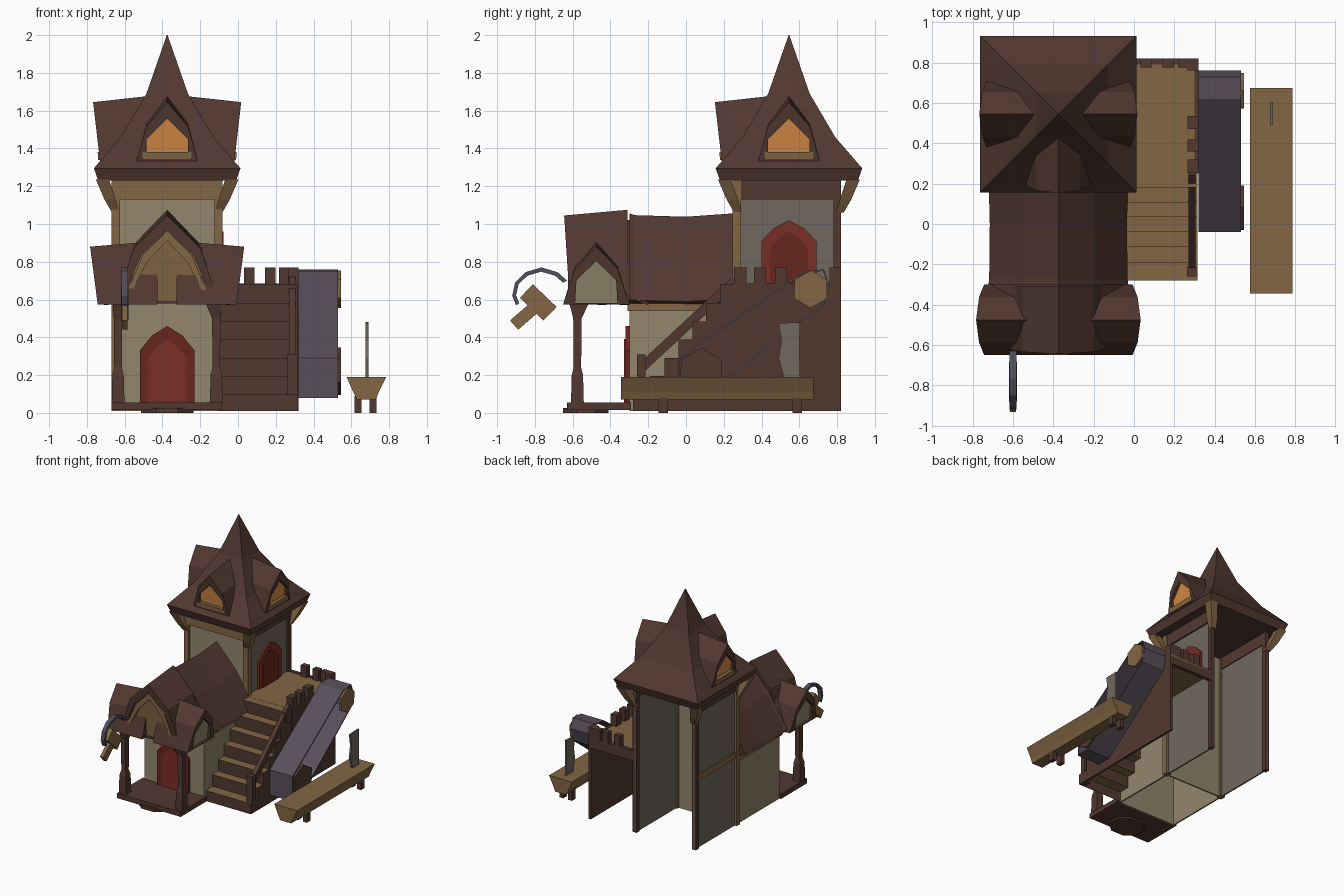
import bpy, bmesh, math
from mathutils import Vector

if "Cube" in bpy.data.objects:
    bpy.data.objects.remove(bpy.data.objects["Cube"])

def mat(name, r, g, b):
    m = bpy.data.materials.new(name)
    m.diffuse_color = [((c / 255 + .055) / 1.055) ** 2.4 for c in (r, g, b)] + [1]
    m.use_nodes = True
    m.node_tree.nodes["Principled BSDF"].inputs["Base Color"].default_value = m.diffuse_color
    return m

BROWN = mat("dark brown wood", 82, 56, 48)
TAN = mat("tan wood", 130, 102, 68)
BEIGE = mat("beige plaster", 146, 134, 108)
GREY = mat("grey plaster", 112, 104, 94)
RED = mat("red door", 122, 46, 37)
DEEP = mat("deep red frame", 104, 38, 31)
ORANGE = mat("orange window", 212, 138, 70)
PURPLE = mat("purple grey slide", 88, 79, 90)
BLUE = mat("blue grey iron", 80, 80, 94)

CX, TY = -.375, .545   # house axis, tower centre in y


def build(name, verts, faces, *mats):
    """faces: list of (vertex indices, material slot)"""
    bm = bmesh.new()
    vs = [bm.verts.new(v) for v in verts]
    for idx, slot in faces:
        bm.faces.new([vs[i] for i in idx]).material_index = slot
    bmesh.ops.recalc_face_normals(bm, faces=bm.faces)
    me = bpy.data.meshes.new(name)
    bm.to_mesh(me)
    bm.free()
    for m in mats:
        me.materials.append(m)
    ob = bpy.data.objects.new(name, me)
    bpy.context.collection.objects.link(ob)
    return ob


def loft(name, rings, m, end=None):
    """skin between loops; the last cap may take its own colour"""
    n = len(rings[0])
    faces = []
    for r in range(len(rings) - 1):
        for i in range(n):
            j = (i + 1) % n
            faces.append(((r * n + i, r * n + j, r * n + n + j, r * n + n + i), 0))
    faces.append((range(n), 0))
    faces.append((range((len(rings) - 1) * n, len(rings) * n), 1 if end else 0))
    return build(name, [v for r in rings for v in r], faces, m, *([end] if end else []))


def prism(name, pts, axis, a, b, m):
    put = {'x': lambda p, t: (t, p[0], p[1]), 'y': lambda p, t: (p[0], t, p[1]),
           'z': lambda p, t: (p[0], p[1], t)}[axis]
    return loft(name, [[put(p, t) for p in pts] for t in (a, b)], m)


def box(name, x0, x1, y0, y1, z0, z1, m):
    return prism(name, [(x0, y0), (x1, y0), (x1, y1), (x0, y1)], 'z', z0, z1, m)


def frustum(name, sections, m):
    """stack of squares: (x, y, half x, half y, z)"""
    return loft(name, [[(x - a, y - b, z), (x + a, y - b, z), (x + a, y + b, z), (x - a, y + b, z)]
                       for x, y, a, b, z in sections], m)


def bar(name, p, q, w, x0, x1, m):
    """straight bar between two (y, z) points"""
    d = Vector((q[0] - p[0], q[1] - p[1])).normalized() * w / 2
    n = Vector((-d.y, d.x))
    P, Q = Vector(p), Vector(q)
    return prism(name, [P - n, Q - n, Q + n, P + n], 'x', x0, x1, m)


OUTER = [(-1, 0), (-.64, .63), (0, 1), (.64, .63), (1, 0)]

def dormer(name, cy, ang, w, z0, h, u_base, u_ridge, u_back, inner, panel, recess=.022):
    """arched gable facing out along ang, leaning outward to its ridge"""
    c, s = math.cos(ang), math.sin(ang)
    def pt(u, v, z):
        return (CX + u * c - v * s, cy + u * s + v * c, z)
    def ring(prof, du):
        return [pt(u_base + (u_ridge - u_base) * f + du, v * w, z0 + f * h) for v, f in prof]
    back = [pt(u_back, v * w, z0 + f * (h + .03)) for v, f in OUTER]
    return loft(name, [back, ring(OUTER, 0), ring(inner, 0), ring(inner, -recess)], BROWN, panel)


def gothic(hw, z0, sh, top, c=0):
    return [(c - hw, z0), (c - hw, sh), (c - hw * .55, (sh + top * 1.6) / 2.6), (c, top),
            (c + hw * .55, (sh + top * 1.6) / 2.6), (c + hw, sh), (c + hw, z0)]


# tower: thin walls, open at the back and bottom
box("tower_left_wall", -.65, -.638, .25, .82, .01, 1.23, GREY)
box("tower_right_wall", -.112, -.1, .25, .82, .01, 1.23, GREY)
box("tower_front_wall", -.64, -.11, .26, .272, .01, 1.23, BEIGE)
for s, side in ((-1, "left"), (1, "right")):
    x = CX + s * .272
    box(f"tower_front_post_{side}", x - .022, x + .022, .245, .29, .01, 1.23, TAN)
    box(f"tower_back_post_{side}", x - .018, x + .018, .78, .82, .01, 1.23, BROWN)
    box(f"tower_top_beam_{side}", x - .016, x + .016, .29, .79, 1.13, 1.23, BROWN)
    for sy in (-1, 1):
        y = TY + sy * .27
        frustum(f"eave_bracket_{side}", [(x, y, .02, .02, 1.06), (x + s * .03, y + sy * .03, .03, .03, 1.13),
                                         (x + s * .07, y + sy * .07, .035, .035, 1.235)], TAN)
box("tower_front_beam", -.64, -.11, .245, .27, 1.13, 1.23, TAN)
box("tower_left_mid_beam", -.66, -.64, .27, .8, .57, .62, TAN)

# tower roof: flared pyramid with three dormers
frustum("tower_roof", [(CX, TY, r, r, z) for r, z in
                       ((.365, 1.23), (.388, 1.295), (.245, 1.46), (.11, 1.69), (.002, 2.0))], BROWN)
WIN = [(-.64, .22), (-.64, .43), (0, .75), (.64, .43), (.64, .22)]
for ang, side in ((-90, "front"), (0, "right"), (180, "left")):
    a = math.radians(ang)
    dormer(f"tower_dormer_{side}", TY, a, .172, 1.30, .345, .352, .392, .12, WIN, ORANGE)
    sill = []
    for u, z in ((.30, 1.34), (.365, 1.34), (.368, 1.38), (.30, 1.38)):
        sill.append((u, z))
    loft(f"window_sill_{side}", [[(CX + u * math.cos(a) - v * math.sin(a), TY + u * math.sin(a) + v * math.cos(a), z)
                                  for u, z in sill] for v in (-.13, .13)], TAN)

# front house: three walls and tan eave beams
box("house_left_wall", -.65, -.638, -.30, .25, .01, .62, BEIGE)
box("house_right_wall", -.112, -.1, -.30, .25, .01, .62, BEIGE)
prism("house_front_wall", [(-.65, .01), (-.1, .01), (-.1, .6), (CX, .95), (-.65, .6)], 'y', -.30, -.288, BEIGE)
for s, side in ((-1, "left"), (1, "right")):
    x = CX + s * .275
    box(f"house_eave_beam_{side}", x - .02, x + .02, -.31, .25, .54, .6, TAN)

# house roof: arched gable shell with shingle layers near the front
def roof_loop(y, k):
    top = [(-.335, .575), (-.175, .83), (0, 1.025), (.175, .83), (.335, .575)]
    low = [(.285, .575), (.14, .79), (0, .95), (-.14, .79), (-.285, .575)]
    return [(CX + x * (1 + k), y, z + k * .9) for x, z in top] + [(CX + x, y, z) for x, z in low]
loft("house_roof", [roof_loop(-.30, .025), roof_loop(0, .015), roof_loop(.255, .035)], BROWN)
for i, (y0, y1) in enumerate(((-.53, -.42), (-.42, -.30), (-.30, -.2))):
    loft(f"roof_shingle_{i}", [roof_loop(y0, .015 + .01 * i), roof_loop(y1, -.005)], BROWN)

# front gable and side gables of the porch
ARCH = [(-.9, .02), (-.5, .55), (0, .83), (.5, .55), (.9, .02)]
dormer("porch_front_gable", 0, math.radians(-90), .275, .58, .465, .615, .645, .31, ARCH, TAN)
ARCH2 = [(-.86, .02), (-.42, .5), (0, .75), (.42, .5), (.86, .02)]
prism("gable_arch_board", [(CX + v * .26, .58 + f * .465) for v, f in ARCH] +
      [(CX + v * .25, .58 + f * .44) for v, f in reversed(ARCH2)], 'y', -.625, -.60, TAN)
PANEL = [(-.64, .02), (-.6, .42), (0, .75), (.6, .42), (.64, .02)]
for ang, side in ((0, "right"), (180, "left")):
    dormer(f"porch_side_gable_{side}", -.475, math.radians(ang), .175, .575, .305, .368, .408, .05, PANEL, BEIGE)

# porch floor, stone step and posts
box("porch_floor", -.67, -.085, -.63, -.29, .015, .055, BROWN)
prism("porch_step", [(CX + .15 * math.cos(i * math.pi / 4 + .39), -.53 + .13 * math.sin(i * math.pi / 4 + .39))
                     for i in range(8)], 'z', 0, .025, BROWN)
for s, side in ((-1, "left"), (1, "right")):
    x = CX + s * .26
    frustum(f"porch_post_{side}", [(x, -.575, .034, .034, .05), (x, -.575, .03, .03, .2), (x, -.575, .02, .02, .24),
                                   (x, -.575, .022, .022, .5), (x - s * .015, -.565, .045, .055, .59)], BROWN)

# doors
prism("house_door_frame", gothic(.145, .055, .33, .46, CX), 'y', -.32, -.30, DEEP)
prism("house_door", gothic(.1, .055, .29, .39, CX), 'y', -.327, -.32, RED)
prism("tower_door_frame", gothic(.145, .68, .91, 1.02, TY), 'x', -.1, -.084, RED)
prism("tower_door", gothic(.1, .68, .87, .96, TY), 'x', -.084, -.077, DEEP)

# stairs: tan treads on brown risers, with side panel
ys = [-.28, -.19, -.115, -.04, .035, .105, .18]
line = [(-.28, .01)]
for i, y in enumerate(ys):
    z = .097 * (i + 1)
    line += [(y, z), (ys[i + 1] if i < 6 else .25, z)]
    if i < 6:
        line.append((ys[i + 1], z))
line = [p for i, p in enumerate(line) if i == 0 or p != line[i - 1]]
n = len(line)
steps = build("stair_steps", [(x, y, z) for x in (-.1, .315) for y, z in line],
              [((i, i + 1, n + i + 1, n + i), 0 if abs(line[i][1] - line[i + 1][1]) < .001 else 1)
               for i in range(n - 1)], TAN, BROWN)
prism("stair_side_panel", line + [(.25, .01)], 'x', .30, .315, BROWN)

# platform with battlements
box("platform_floor", -.1, .315, .25, .82, .665, .68, TAN)
box("platform_side_wall", .30, .32, .25, .82, .01, .685, BROWN)
box("platform_back_beam", -.1, .32, .79, .82, .60, .685, BROWN)
for y0, y1 in ((.255, .32), (.36, .42), (.47, .535), (.76, .82)):
    box("side_merlon", .265, .32, y0, y1, .68, .77, BROWN)
for x in (.06, .17, .245):
    box("back_merlon", x - .028, x + .028, .775, .82, .68, .77, BROWN)

# stair handrail
bar("stair_handrail", (-.24, .235), (.26, .70), .05, .27, .305, BROWN)
box("handrail_post", .262, .315, -.26, -.215, .01, .31, BROWN)

# slide: folded sheet, open at the side, with end caps
path = [(-.04, .29), (.62, .75), (.73, .76), (.76, .68), (.73, .57), (.22, .18), (.08, .08), (-.04, .08)]
k = len(path)
slide = build("slide", [(x, y, z) for x in (.32, .53) for y, z in path],
              [((i, (i + 1) % k, k + (i + 1) % k, k + i), 0) for i in range(k)], PURPLE)
sol = slide.modifiers.new("sheet", 'SOLIDIFY')
sol.thickness = .01
for nm, y, z, r, m in (("slide_upper_cap", .66, .655, .1, TAN), ("slide_lower_cap", .08, .22, .125, BROWN)):
    prism(nm, [(y + r * math.cos(a * math.pi / 3 + .5), z + r * math.sin(a * math.pi / 3 + .5)) for a in range(6)],
          'x', .525, .545, m)

# split log bench with upright board
prism("bench_log", [(.575, .19), (.785, .19), (.745, .11), (.73, .07), (.63, .07), (.61, .11)], 'y', -.345, .675, TAN)
for x in (.635, .715):
    for y in (-.12, .59):
        box("bench_foot", x - .018, x + .018, y - .025, y + .025, 0, .09, BROWN)
prism("bench_board", [(.52, .18), (.605, .18), (.6, .36), (.605, .48), (.49, .475), (.505, .38), (.49, .29)],
      'x', .675, .69, GREY)

# hanging sign: iron hook and wooden mallet
arc = [(-.63, .70), (-.68, .745), (-.765, .77), (-.85, .745), (-.905, .69), (-.92, .62), (-.90, .57)]
hook_in = [(-.775 + (y + .775) * .86, .63 + (z - .63) * .84) for y, z in arc]
prism("sign_hook", arc + hook_in[::-1], 'x', -.617, -.583, BLUE)
bar("mallet_handle", (-.91, .465), (-.76, .595), .065, -.615, -.585, TAN)
bar("mallet_head", (-.845, .645), (-.72, .525), .10, -.62, -.58, TAN)
